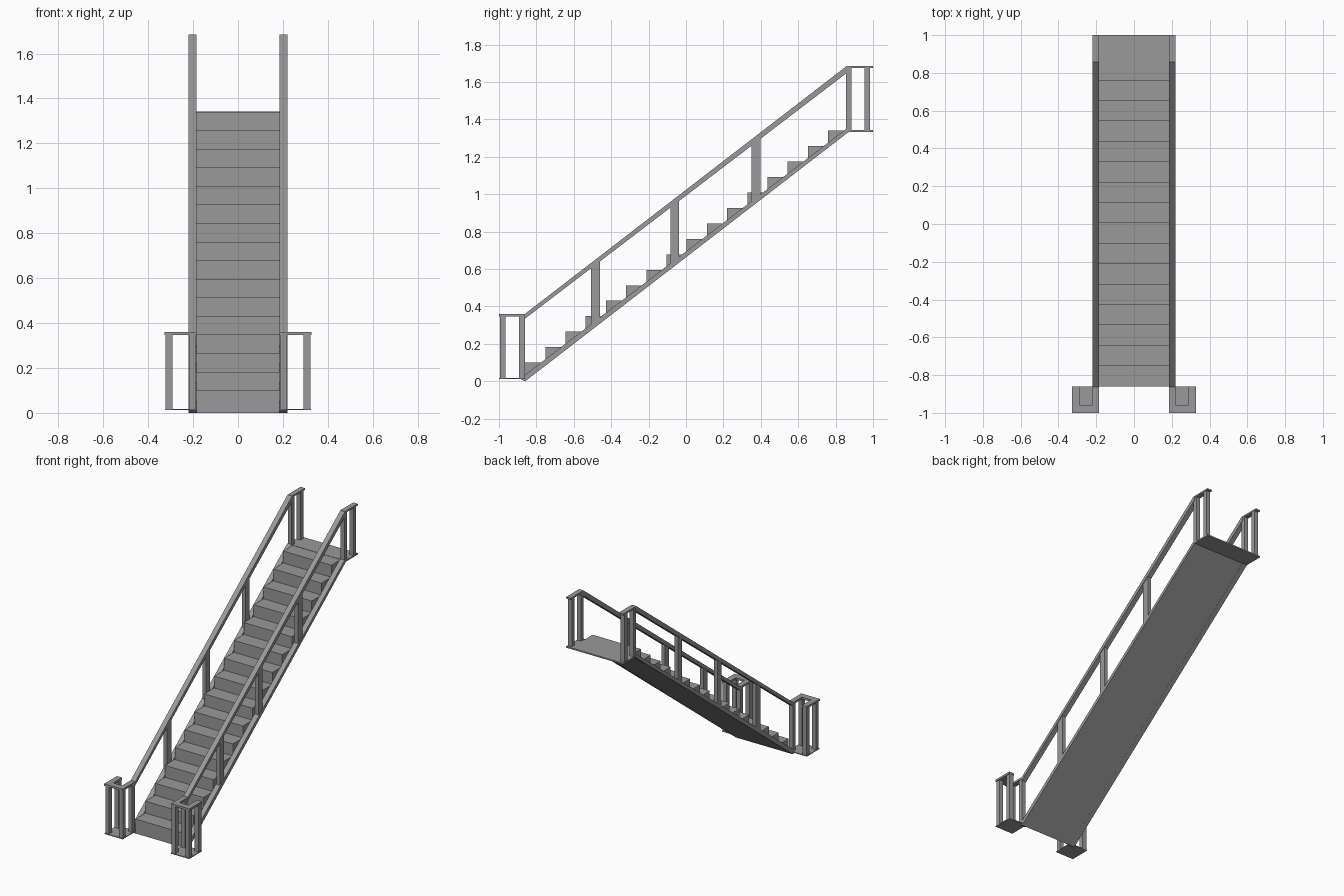
import bpy, bmesh

if "Cube" in bpy.data.objects:
    bpy.data.objects.remove(bpy.data.objects["Cube"])

mat = bpy.data.materials.new("plain grey")
mat.diffuse_color = (0.32, 0.32, 0.32, 1)
mat.use_nodes = True
mat.node_tree.nodes["Principled BSDF"].inputs["Base Color"].default_value = mat.diffuse_color


def prism(name, pts, lo, hi, axis="x"):
    """Extrude a closed outline: (y, z) along x, or (x, y) along z."""
    bm = bmesh.new()

    def place(p, t):
        return (t, p[0], p[1]) if axis == "x" else (p[0], p[1], t)
    a = [bm.verts.new(place(p, lo)) for p in pts]
    b = [bm.verts.new(place(p, hi)) for p in pts]
    bm.faces.new(a)
    bm.faces.new(b[::-1])
    n = len(pts)
    for i in range(n):
        j = (i + 1) % n
        bm.faces.new((a[i], b[i], b[j], a[j]))
    bmesh.ops.recalc_face_normals(bm, faces=bm.faces)
    me = bpy.data.meshes.new(name)
    bm.to_mesh(me)
    bm.free()
    me.materials.append(mat)
    ob = bpy.data.objects.new(name, me)
    bpy.context.collection.objects.link(ob)
    return ob


def box(name, x0, x1, y0, y1, z0, z1):
    return prism(name, [(y0, z0), (y1, z0), (y1, z1), (y0, z1)], x0, x1)


def mirrored(ob):
    m = ob.modifiers.new("mirror", "MIRROR")
    m.use_axis[0] = True
    return ob


SLOPE = 1.335 / 1.73
XI, XO = 0.185, 0.22

# Flight of 16 steps with flat sloping underside
prof = [(-0.86, 0.0)]
for i in range(16):
    y, z = -0.86 + i * 0.108, 0.10 + i * 0.0827
    prof.append((y, z))
    prof.append((y + 0.108 if i < 15 else 0.87, z))
prof.append((0.87, 1.335))
prism("steps", prof, -XI, XI)

# Upper landing
box("landing", -XO, XO, 0.862, 1.0, 1.333, 1.3425)

# Side stringers and handrails
mirrored(prism("stringer", [(-0.86, 0), (0.872, 1.335), (0.855, 1.349), (-0.888, 0.014)], XI, XO))
mirrored(prism("handrail", [(-0.863, 0.333), (0.868, 1.655), (0.868, 1.684), (0.857, 1.684),
                            (-0.863, 0.359)], XI, XO))

# Balusters along the slope
for y0, y1 in ((-0.507, -0.461), (-0.082, -0.038), (0.35, 0.397)):
    zb, zt = 0.02, 0.345
    mirrored(prism("baluster", [(y0, zb + (y0 + 0.86) * SLOPE), (y1, zb + (y1 + 0.86) * SLOPE),
                                (y1, zt + (y1 + 0.86) * SLOPE), (y0, zt + (y0 + 0.86) * SLOPE)],
                   0.189, 0.216))

# Upper end posts and rail caps
for y0, y1 in ((0.856, 0.885), (0.954, 0.985)):
    mirrored(box("upper_post", 0.187, 0.217, y0, y1, 1.338, 1.678))
mirrored(box("upper_cap", XI, XO, 0.857, 1.0, 1.674, 1.685))

# Lower newels: base plate, four posts, U-shaped cap
mirrored(box("newel_base", XI, 0.325, -1.0, -0.86, 0.012, 0.018))
for x0 in (0.187, 0.292):
    for y0 in (-0.995, -0.893):
        mirrored(box("newel_post", x0, x0 + 0.03, y0, y0 + 0.031, 0.015, 0.35))
mirrored(prism("newel_cap", [(XI, -1), (0.327, -1), (0.327, -0.86), (0.288, -0.86), (0.288, -0.957),
                             (0.22, -0.957), (0.22, -0.86), (XI, -0.86)], 0.346, 0.36, "z"))
